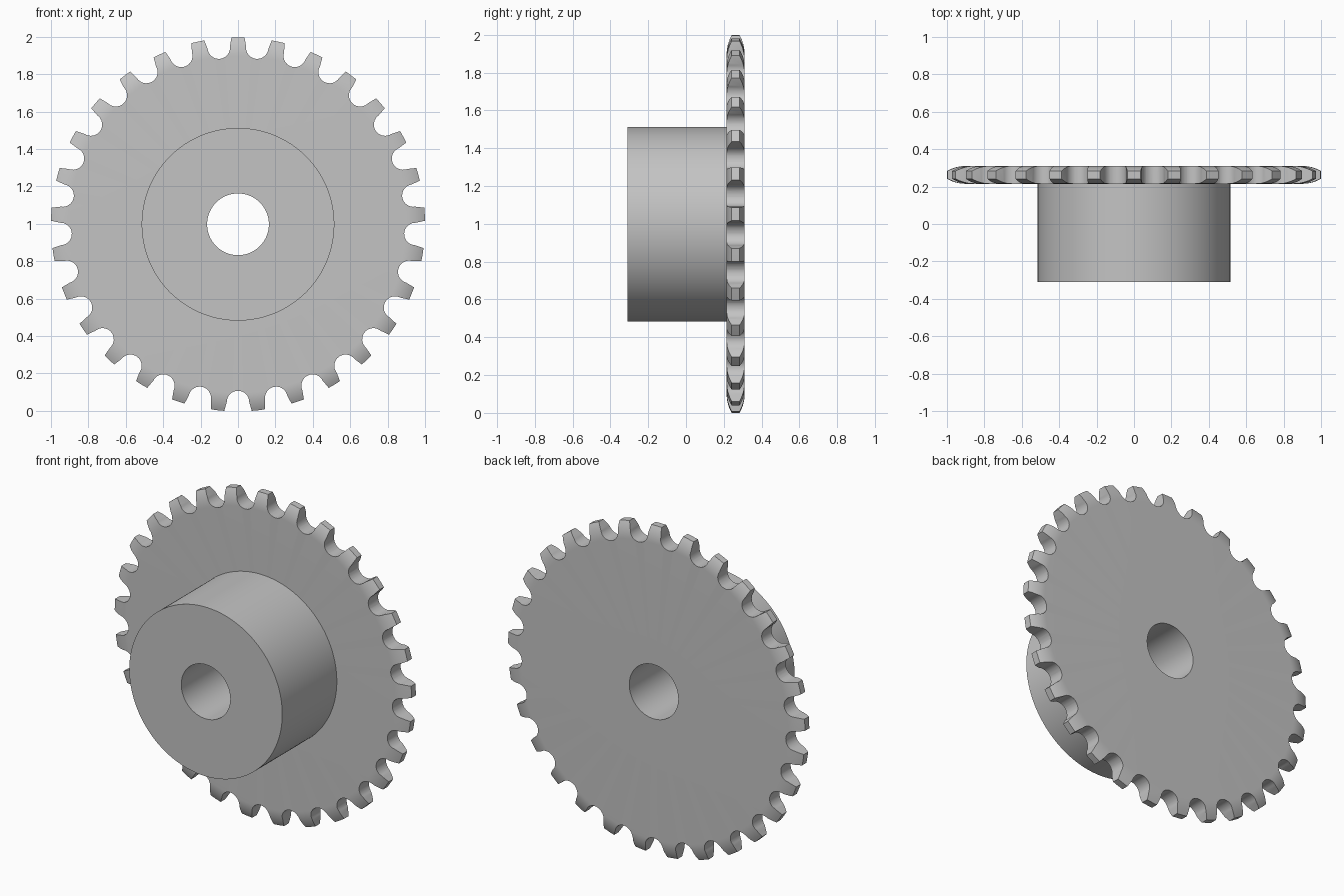
import bpy
import bmesh
from math import sin, cos, pi, sqrt, radians
from mathutils import Vector

TEETH = 29
PITCH = 2 * pi / TEETH
TIP_HALF = 0.035                 # half width of a tooth at its tip
BORE, HUB = 0.165, 0.515         # radii
FRONT, PLATE, BACK = -0.31, 0.215, 0.31
CENTRE = Vector((0, 0, cos(PITCH / 2 - TIP_HALF)))

cube = bpy.data.objects.get("Cube")
if cube:
    bpy.data.objects.remove(cube)

steel = bpy.data.materials.new("grey steel")
steel.use_nodes = True
GREY = (0.55, 0.55, 0.55, 1)
steel.diffuse_color = GREY
steel.node_tree.nodes["Principled BSDF"].inputs["Base Color"].default_value = GREY


def make_object(name, bm):
    bmesh.ops.recalc_face_normals(bm, faces=bm.faces)
    mesh = bpy.data.meshes.new(name)
    bm.to_mesh(mesh)
    bm.free()
    obj = bpy.data.objects.new(name, mesh)
    obj.location = CENTRE
    mesh.materials.append(steel)
    bpy.context.collection.objects.link(obj)
    return obj


def lathe(name, profile, closed):
    """Spin a (radius, y) profile around the y axis."""
    bm = bmesh.new()
    verts = [bm.verts.new((0, y, r)) for r, y in profile]
    edges = [bm.edges.new(pair) for pair in zip(verts, verts[1:])]
    if closed:
        edges.append(bm.edges.new((verts[-1], verts[0])))
    bmesh.ops.spin(bm, geom=verts + edges, axis=(0, 1, 0), cent=(0, 0, 0),
                   angle=2 * pi, steps=TEETH * 6, use_merge=True)
    bmesh.ops.remove_doubles(bm, verts=bm.verts, dist=1e-5)
    return make_object(name, bm)


def activate(obj):
    bpy.ops.object.select_all(action='DESELECT')
    obj.select_set(True)
    bpy.context.view_layer.objects.active = obj


# Plate with a rounded rim on both sides
ROUND, START = 0.2, 0.9
rim = []
for i in range(9):
    t = (1 - START) * i / 8
    rim.append((START + t, ROUND - sqrt(ROUND ** 2 - t ** 2)))
profile = [(BORE, PLATE)] + [(r, PLATE + d) for r, d in rim]
profile += [(r, BACK - d) for r, d in reversed(rim)] + [(BORE, BACK)]
plate = lathe("toothed_plate", profile, True)

# Gaps between the teeth: round root, flared mouth
ROOT_R, ROOT_C = 0.06, 0.95
mouth = PITCH / 2 - TIP_HALF
flare = (sin(mouth), cos(mouth))
reach = (flare[0] * 1.2, 1.1)
arc = [(ROOT_R * cos(a), ROOT_C - ROOT_R * sin(a))
       for a in (pi * i / 16 for i in range(17))]
outline = [reach, flare] + arc + [(-flare[0], flare[1]), (-reach[0], reach[1])]
bm = bmesh.new()
for k in range(TEETH):
    a = (k + 0.5) * PITCH
    face = bm.faces.new([bm.verts.new((x * cos(a) + z * sin(a), PLATE - 0.1,
                                       z * cos(a) - x * sin(a)))
                         for x, z in outline])
    ext = bmesh.ops.extrude_face_region(bm, geom=[face], use_keep_orig=True)
    bmesh.ops.translate(bm, vec=(0, 0.3, 0),
                        verts=[v for v in ext["geom"]
                               if isinstance(v, bmesh.types.BMVert)])
cutter = make_object("gap_cutter", bm)
cutter.hide_render = True

cut = plate.modifiers.new("gaps", 'BOOLEAN')
cut.operation = 'DIFFERENCE'
cut.solver = 'EXACT'
cut.object = cutter
activate(plate)
bpy.ops.object.modifier_apply(modifier=cut.name)
bpy.data.objects.remove(cutter)

# Hub, open where it meets the plate
hub = lathe("hub", [(BORE, PLATE), (BORE, FRONT), (HUB, FRONT), (HUB, PLATE)], False)

# Hub normals must face outward although the shell is open
bm = bmesh.new()
bm.from_mesh(hub.data)
front_face = min(bm.faces, key=lambda f: f.calc_center_median().y)
if front_face.normal.y > 0:
    bmesh.ops.reverse_faces(bm, faces=bm.faces)
bm.to_mesh(hub.data)
bm.free()

for obj in (plate, hub):
    activate(obj)
    bpy.ops.object.shade_smooth_by_angle(angle=radians(25))
